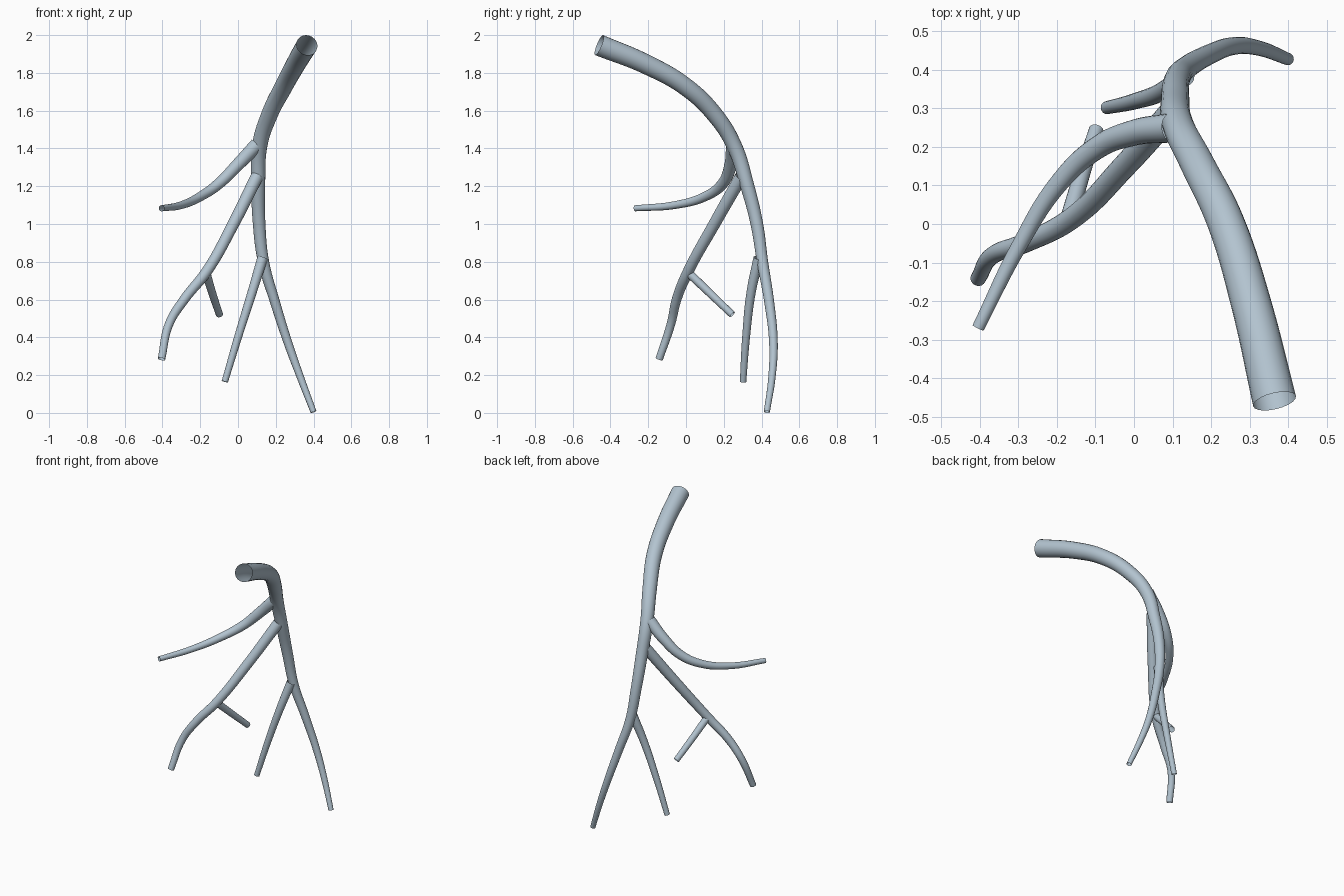
import bpy

default = bpy.data.objects.get("Cube")
if default:
    bpy.data.objects.remove(default, do_unlink=True)

# One pale blue-grey colour for every tube
colour = (0.45, 0.55, 0.63, 1.0)
pale_grey = bpy.data.materials.new("pale_blue_grey")
pale_grey.use_nodes = True
pale_grey.diffuse_color = colour
pale_grey.node_tree.nodes["Principled BSDF"].inputs["Base Color"].default_value = colour


def tube(name, path, r_start, r_end, r_power=1.0):
    """Open-ended tapering tube swept along a smooth path."""
    curve = bpy.data.curves.new(name, "CURVE")
    curve.dimensions = "3D"
    curve.bevel_depth = 1.0
    curve.bevel_resolution = 8
    curve.resolution_u = 10
    curve.use_fill_caps = False
    spline = curve.splines.new("BEZIER")
    spline.bezier_points.add(len(path) - 1)
    for i, (point, co) in enumerate(zip(spline.bezier_points, path)):
        t = (i / (len(path) - 1)) ** r_power
        point.co = co
        point.handle_left_type = point.handle_right_type = "AUTO"
        point.radius = r_start + (r_end - r_start) * t
    obj = bpy.data.objects.new(name, curve)
    bpy.context.collection.objects.link(obj)
    bpy.ops.object.select_all(action="DESELECT")
    obj.select_set(True)
    bpy.context.view_layer.objects.active = obj
    bpy.ops.object.convert(target="MESH")
    obj = bpy.context.object
    obj.data.materials.clear()
    obj.data.materials.append(pale_grey)
    bpy.ops.object.shade_smooth_by_angle()
    return obj


# Main stem from the wide upper mouth down to the lowest tip
tube("main_stem", [
    (0.365, -0.46, 1.947), (0.305, -0.21, 1.845), (0.24, 0.0, 1.725),
    (0.165, 0.155, 1.575), (0.115, 0.255, 1.415), (0.107, 0.325, 1.2),
    (0.112, 0.375, 1.0), (0.135, 0.405, 0.8), (0.195, 0.44, 0.59),
    (0.265, 0.463, 0.37), (0.33, 0.455, 0.19), (0.4, 0.428, 0.005),
], 0.057, 0.016, 0.9)

# Upper side branch curving forward
tube("upper_branch", [
    (0.1, 0.25, 1.42), (0.0, 0.237, 1.315), (-0.1, 0.195, 1.215),
    (-0.2, 0.1, 1.145), (-0.3, -0.06, 1.1), (-0.405, -0.27, 1.083),
], 0.038, 0.016)

# Middle side branch with a bend near its tip
tube("middle_branch", [
    (0.1, 0.292, 1.25), (-0.025, 0.15, 1.0), (-0.165, 0.012, 0.75),
    (-0.285, -0.05, 0.6), (-0.365, -0.08, 0.47), (-0.405, -0.142, 0.285),
], 0.034, 0.02)

# Short twig behind the middle branch
tube("short_twig", [
    (-0.17, 0.01, 0.745), (-0.135, 0.13, 0.63), (-0.098, 0.245, 0.52),
], 0.023, 0.019)

# Lower fork
tube("lower_fork", [
    (0.13, 0.385, 0.82), (0.075, 0.345, 0.64), (0.0, 0.318, 0.4),
    (-0.07, 0.302, 0.165),
], 0.028, 0.017)
